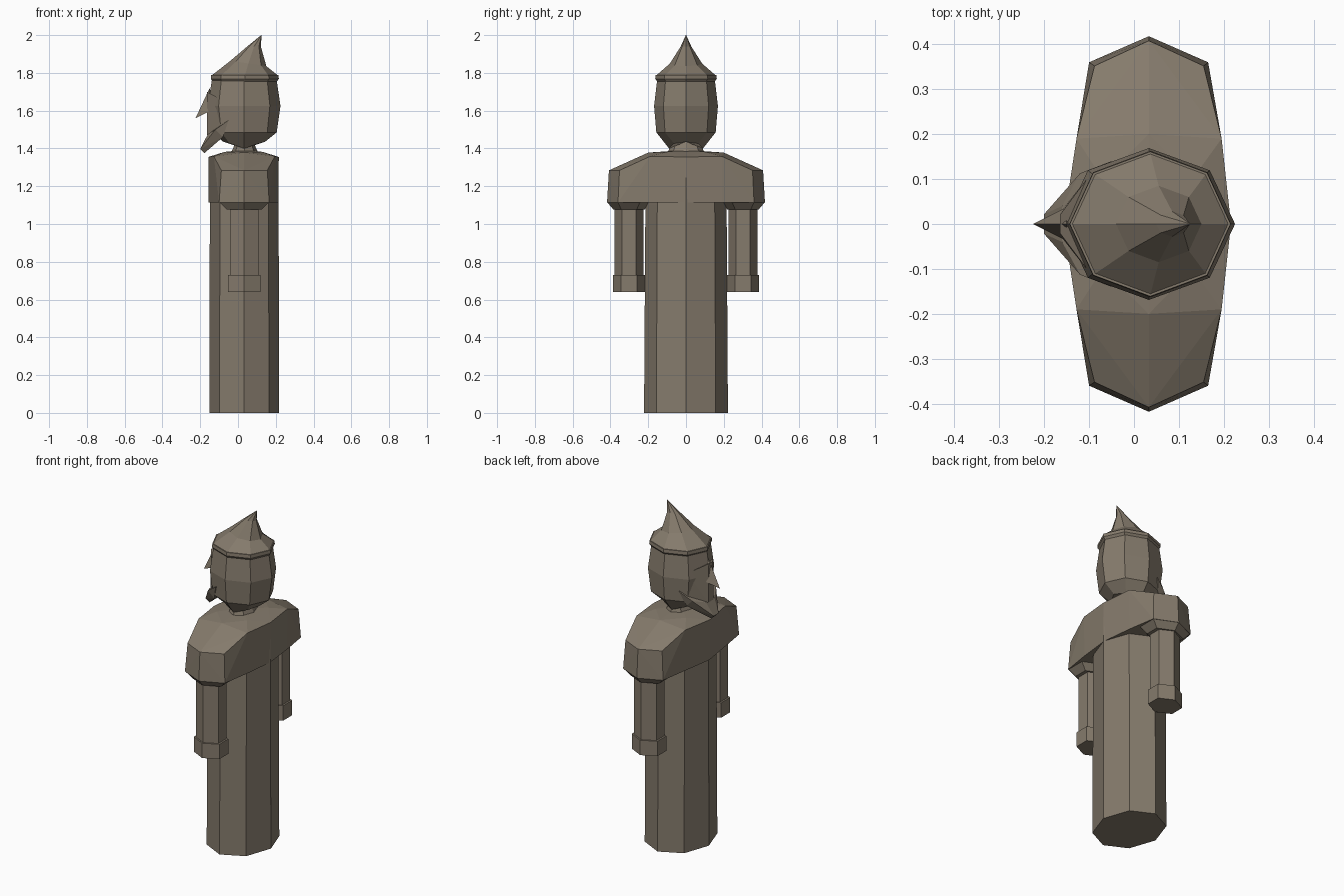
import bpy, bmesh, math

stone = bpy.data.materials.new("warm grey brown")
stone.diffuse_color = (0.235, 0.197, 0.15, 1)
CX = 0.033


def finish(bm, name):
    bmesh.ops.recalc_face_normals(bm, faces=bm.faces)
    me = bpy.data.meshes.new(name)
    bm.to_mesh(me)
    bm.free()
    me.materials.append(stone)
    ob = bpy.data.objects.new(name, me)
    bpy.context.collection.objects.link(ob)
    return ob


def ring(cx, cy, z, rx, ry, n=8, start=0.0, tilt=0.0, drop=0.0):
    """Ellipse of n points; tilt lowers the +x side, drop lowers the y sides."""
    pts = []
    for i in range(n):
        a = start + 2 * math.pi * i / n
        c, s = math.cos(a), math.sin(a)
        pts.append((cx + rx * c, cy + ry * s, z - tilt * rx * c - drop * s ** 4))
    return pts


def loft(name, rings):
    bm = bmesh.new()
    rows = [[bm.verts.new(p) for p in r] for r in rings]
    n = len(rows[0])
    for a, b in zip(rows, rows[1:]):
        for i in range(n):
            j = (i + 1) % n
            bm.faces.new((a[i], a[j], b[j], b[i]))
    bm.faces.new(rows[0][::-1])
    bm.faces.new(rows[-1])
    return finish(bm, name)


def hull(name, pts, mirror=True):
    bm = bmesh.new()
    allp = set(pts) | ({(x, -y, z) for x, y, z in pts} if mirror else set())
    for p in sorted(allp):
        bm.verts.new(p)
    res = bmesh.ops.convex_hull(bm, input=bm.verts)
    loose = [v for v in bm.verts if not v.link_faces]
    bmesh.ops.delete(bm, geom=loose, context='VERTS')
    bmesh.ops.dissolve_limit(bm, angle_limit=0.02, verts=bm.verts, edges=bm.edges)
    return finish(bm, name)


# Long robe
loft("robe", [ring(CX, 0, 0, 0.185, 0.222),
              ring(CX, 0, 1.10, 0.182, 0.215),
              ring(CX, 0, 1.35, 0.182, 0.20)])

# Broad shoulder mantle
hull("shoulder_mantle", [
    (0.216, 0, 1.355), (0.195, 0.19, 1.358), (-0.157, 0, 1.355), (-0.128, 0.19, 1.358),
    (0.155, 0.352, 1.284), (-0.088, 0.352, 1.284), (CX, 0.408, 1.284),
    (0.165, 0.36, 1.114), (-0.10, 0.36, 1.114), (CX, 0.418, 1.114),
    (0.213, 0, 1.114), (0.192, 0.19, 1.114), (-0.155, 0, 1.114), (-0.126, 0.19, 1.114),
    (CX, 0.20, 1.378), (0.13, 0.10, 1.382), (-0.07, 0.10, 1.382), (CX, 0, 1.392)])

# Sleeve rims, arms and hands on both sides
for side, label in ((1, "left"), (-1, "right")):
    cy = 0.302 * side
    q = math.pi / 6
    loft("sleeve_" + label, [ring(CX, cy, 1.077, 0.108, 0.083, 6, q),
                             ring(CX, cy, 1.116, 0.152, 0.116, 6, q)])
    loft("arm_" + label, [ring(CX, cy, 0.70, 0.086, 0.076, 6, q),
                          ring(CX, cy, 1.10, 0.086, 0.076, 6, q)])
    loft("hand_" + label, [ring(CX, cy, 0.641, 0.098, 0.085, 6, q),
                           ring(CX, cy, 0.73, 0.098, 0.085, 6, q)])

# Neck
loft("neck", [ring(CX + 0.002, 0, 1.37, 0.075, 0.10),
              ring(CX + 0.002, 0, 1.46, 0.035, 0.065)])

# Head with pointed jaw sides
loft("head", [ring(CX, 0, 1.435, 0.11, 0.09, drop=0.035),
              ring(CX, 0, 1.485, 0.172, 0.157),
              ring(CX, 0, 1.625, 0.192, 0.169),
              ring(CX, 0, 1.76, 0.172, 0.153)])

# Flat face, nose and swept beard, facing -x
hull("face", [(-0.165, 0.025, 1.47), (-0.165, 0.02, 1.70), (-0.09, 0.12, 1.66),
              (-0.09, 0.115, 1.50)])
hull("nose", [(-0.225, 0, 1.56), (-0.15, 0, 1.72), (-0.155, 0.035, 1.595),
              (-0.12, 0, 1.62)])
hull("beard", [(-0.20, 0.022, 1.397), (-0.178, 0.015, 1.375), (-0.16, 0.04, 1.475),
               (-0.08, 0.11, 1.46), (-0.05, 0.14, 1.55), (-0.12, 0.113, 1.50)])

# Pointed cap with a brim, tip bent towards the back
loft("cap_brim", [ring(CX + 0.003, 0, 1.752, 0.168, 0.15),
                  ring(CX + 0.003, 0, 1.768, 0.18, 0.163),
                  ring(CX + 0.003, 0, 1.788, 0.179, 0.161)])
loft("cap", [ring(CX + 0.003, 0, 1.785, 0.177, 0.159),
             ring(0.055, 0, 1.85, 0.095, 0.085, tilt=0.15),
             ring(0.085, 0, 1.94, 0.036, 0.028),
             ring(0.124, 0, 2.0, 0.001, 0.001)])
